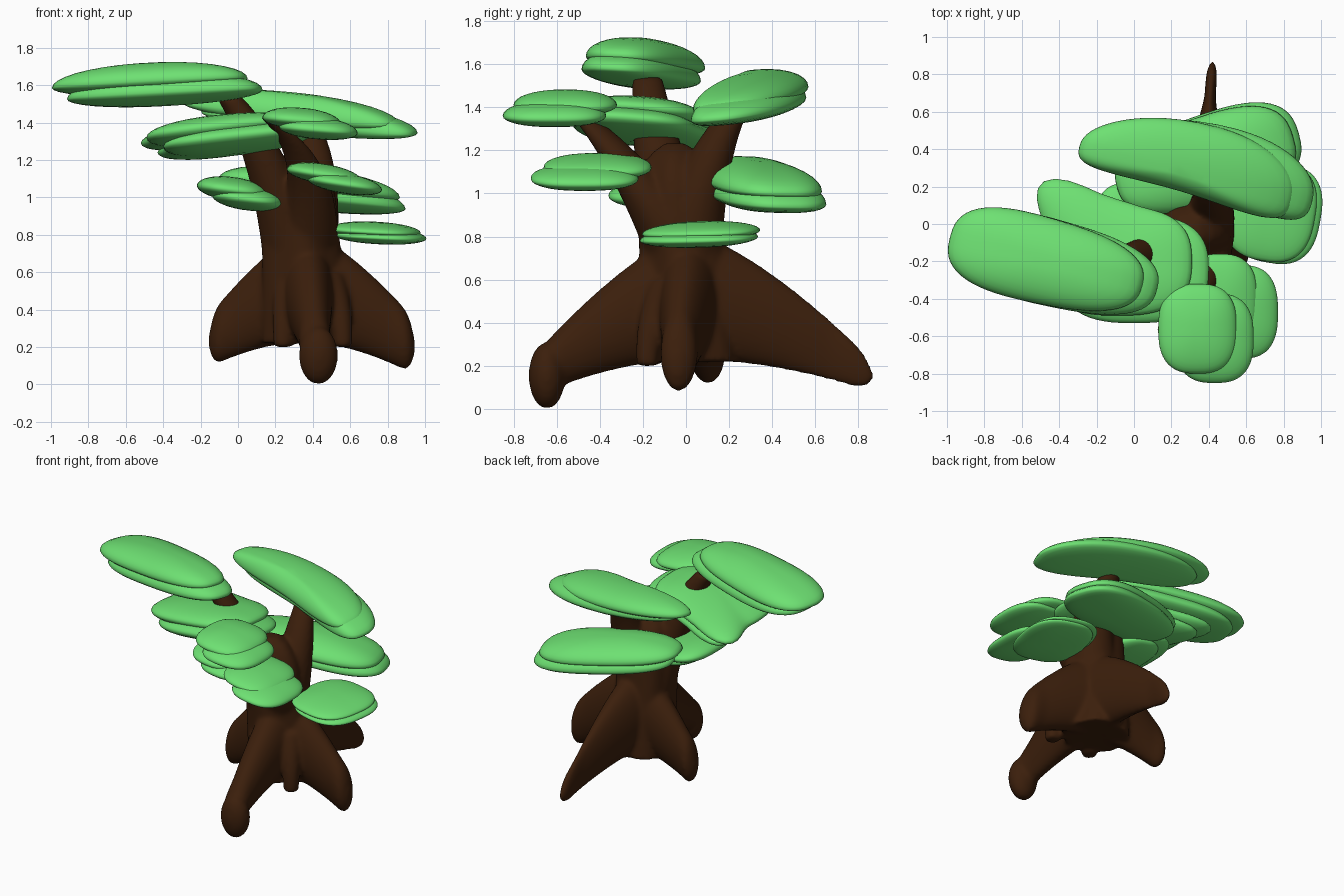
import bpy, bmesh, math
from mathutils import Matrix, Vector

if "Cube" in bpy.data.objects:
    bpy.data.objects.remove(bpy.data.objects["Cube"], do_unlink=True)


def material(name, rgb):
    m = bpy.data.materials.new(name)
    m.use_nodes = True
    m.diffuse_color = (*rgb, 1)
    m.node_tree.nodes["Principled BSDF"].inputs["Base Color"].default_value = (*rgb, 1)
    return m


BARK = material("dark bark", (0.044, 0.0135, 0.0035))
LEAF = material("leaf green", (0.155, 0.75, 0.17))
X, Y, Z = Vector((1, 0, 0)), Vector((0, 1, 0)), Vector((0, 0, 1))
CORE = Vector((.36, .02, .52))


def loft(bm, rings):
    """Skin a stack of equal-sized rings and close both ends."""
    loops = [[bm.verts.new(point) for point in ring] for ring in rings]
    count = len(loops[0])
    for low, high in zip(loops, loops[1:]):
        for i in range(count):
            j = (i + 1) % count
            bm.faces.new((low[i], low[j], high[j], high[i]))
    bm.faces.new(loops[0][::-1])
    bm.faces.new(loops[-1])


def finish(bm, name, mat):
    """Turn the bmesh into a smooth-shaded object."""
    bmesh.ops.recalc_face_normals(bm, faces=bm.faces)
    mesh = bpy.data.meshes.new(name)
    bm.to_mesh(mesh)
    bm.free()
    mesh.materials.append(mat)
    for face in mesh.polygons:
        face.use_smooth = True
    ob = bpy.data.objects.new(name, mesh)
    bpy.context.collection.objects.link(ob)
    return ob


def ellipse(centre, u, v, wide, deep, flute=0):
    """Ring in the plane of u and v, optionally with five soft flutes."""
    ring = []
    for step in range(32):
        a = math.tau * step / 32
        f = 1 + flute * math.cos(5 * a + 1)
        ring.append(centre + f * (u * wide * math.cos(a) + v * deep * math.sin(a)))
    return ring


def root(bm, across, tip, wide, tall):
    """Root that sweeps down from the trunk core to a rounded tip."""
    tip = Vector(tip)
    rings = []
    for step in range(25):
        t = step / 24
        centre = CORE.lerp(tip, t)
        centre.z = CORE.z + (tip.z - CORE.z) * t ** 1.5
        near_tip = max(0, t - .88) / .125
        rounding = math.sqrt(1 - near_tip ** 2)
        w = (.16 + (wide - .16) * min(1, 1.3 * t)) * rounding
        h = (.3 + (tall - .3) * t ** 1.2) * rounding
        rings.append(ellipse(centre, across, Z, w, h))
    loft(bm, rings)


def branch(bm, start, elbow, end, thick, thin):
    """Tapered limb along a quadratic curve."""
    start, elbow, end = Vector(start), Vector(elbow), Vector(end)
    rings = []
    for step in range(17):
        t = step / 16
        centre = start.lerp(elbow, t).lerp(elbow.lerp(end, t), t)
        r = thick + (thin - thick) * t
        rings.append(ellipse(centre, X, Y, r, r))
    loft(bm, rings)


# Trunk: fluted column, wider towards the ground and rounded off in the fork
bm = bmesh.new()
column = []
for step in range(24):
    z = .22 + step * .044
    t = step / 23
    r = (.23 - .045 * t) * math.sqrt(1 - (max(0, t - .75) / .26) ** 2)
    column.append(ellipse(Vector((.36 - .05 * t, .02 - .07 * t, z)), X, Y, r, r * .94, .05))
loft(bm, column)

# Four large roots: front, back and both sides
root(bm, X, (.42, -.7, .16), .085, .1)
root(bm, X, (.42, .87, .15), .03, .08)
root(bm, Y, (.945, -.04, .2), .085, .15)
root(bm, Y, (-.155, .11, .23), .085, .14)

# Bulging foot of the front root
foot = Matrix.Translation((.43, -.645, .155)) @ Matrix.Diagonal((.105, .085, .155, 1))
bmesh.ops.create_uvsphere(bm, u_segments=24, v_segments=16, radius=1, matrix=foot)

# Small buttresses between the roots
for x, lean in ((.24, .04), (.56, -.08)):
    branch(bm, (x, -.18, .2), (x, -.18, .4), (x + lean, -.08, .6), .05, .08)

# Three branches: side, front and back
branch(bm, (.29, -.02, .7), (.18, -.15, 1.25), (-.05, -.18, 1.54), .16, .07)
branch(bm, (.36, -.01, .7), (.47, -.28, 1.22), (.14, -.57, 1.43), .17, .03)
branch(bm, (.36, 0, .7), (.46, .07, 1.2), (.36, .27, 1.44), .17, .05)

# Fuse all wood into one smooth body
trunk = finish(bm, "trunk_and_roots", BARK)
fuse = trunk.modifiers.new("fuse", 'REMESH')
fuse.mode = 'VOXEL'
fuse.voxel_size = 0.014
fuse.use_smooth_shade = True
soft = trunk.modifiers.new("soften", 'SMOOTH')
soft.factor = 0.5
soft.iterations = 10


def squared(value):
    """Push a sine or cosine outwards so the outline is a rounded box."""
    return math.copysign(abs(value) ** .75, value)


def pad(name, centre, length, width, top, bottom, shift,
        turn=0, taper=0, bend=0, tilt=(0, 0), tail=0, tail_angle=0):
    """Two stacked leaf cushions of one shape; the lower one is shifted."""
    spin = Matrix.Rotation(math.radians(turn), 3, 'Z')
    for layer, move in (("upper", Vector()), ("lower", Vector(shift))):
        rings = []
        for step in range(17):
            slope = math.radians(-80 + 10 * step)
            scale, height = math.cos(slope), math.sin(slope)
            height *= top if height > 0 else bottom
            ring = []
            for i in range(60):
                a = math.tau * i / 60
                spike = 1 + tail * max(0, math.cos(a - math.radians(tail_angle))) ** 12
                u, v = squared(math.cos(a)), squared(math.sin(a))
                edge = Vector((u * length, v * width * (1 + taper * u) + bend * (1 - u * u), 0))
                p = spin @ edge * scale * spike
                p.z = height + p.x * tilt[0] + p.y * tilt[1]
                ring.append(Vector(centre) + p + move)
            rings.append(ring)
        bm = bmesh.new()
        loft(bm, rings)
        finish(bm, f"{name}_{layer}", LEAF)


# Foliage pads from the crown down
pad("crown_pad", (-.47, -.2, 1.61), length=.53, width=.23, top=.11, bottom=.06,
    shift=(.08, -.02, -.06), turn=-14, taper=-.1, tilt=(.04, -.06))
pad("back_pad", (.28, .27, 1.45), length=.59, width=.19, top=.11, bottom=.06,
    shift=(.1, -.01, -.05), turn=-14, taper=.15, bend=.09, tilt=(-.08, .1))
pad("middle_pad", (-.09, -.2, 1.36), length=.4, width=.29, top=.08, bottom=.08,
    shift=(.09, -.04, -.05), tilt=(.1, -.08), tail=.65, tail_angle=118)
pad("front_pad", (.34, -.56, 1.41), length=.21, width=.24, top=.07, bottom=.05,
    shift=(.09, -.05, -.05), tilt=(-.08, 0))
pad("front_low_pad", (.46, -.41, 1.12), length=.2, width=.25, top=.06, bottom=.05,
    shift=(.11, -.06, -.05), tilt=(-.15, 0))
pad("left_low_pad", (-.03, -.06, 1.04), length=.19, width=.28, top=.07, bottom=.06,
    shift=(.08, -.02, -.05), tilt=(-.12, 0))
pad("back_low_pad", (.38, .33, 1.05), length=.49, width=.24, top=.11, bottom=.06,
    shift=(.03, .02, -.06), turn=16, taper=.1, tilt=(-.1, -.05))
pad("side_low_pad", (.73, .07, .82), length=.24, width=.27, top=.05, bottom=.04,
    shift=(.03, -.01, -.03), turn=-10, tilt=(-.05, .03))
